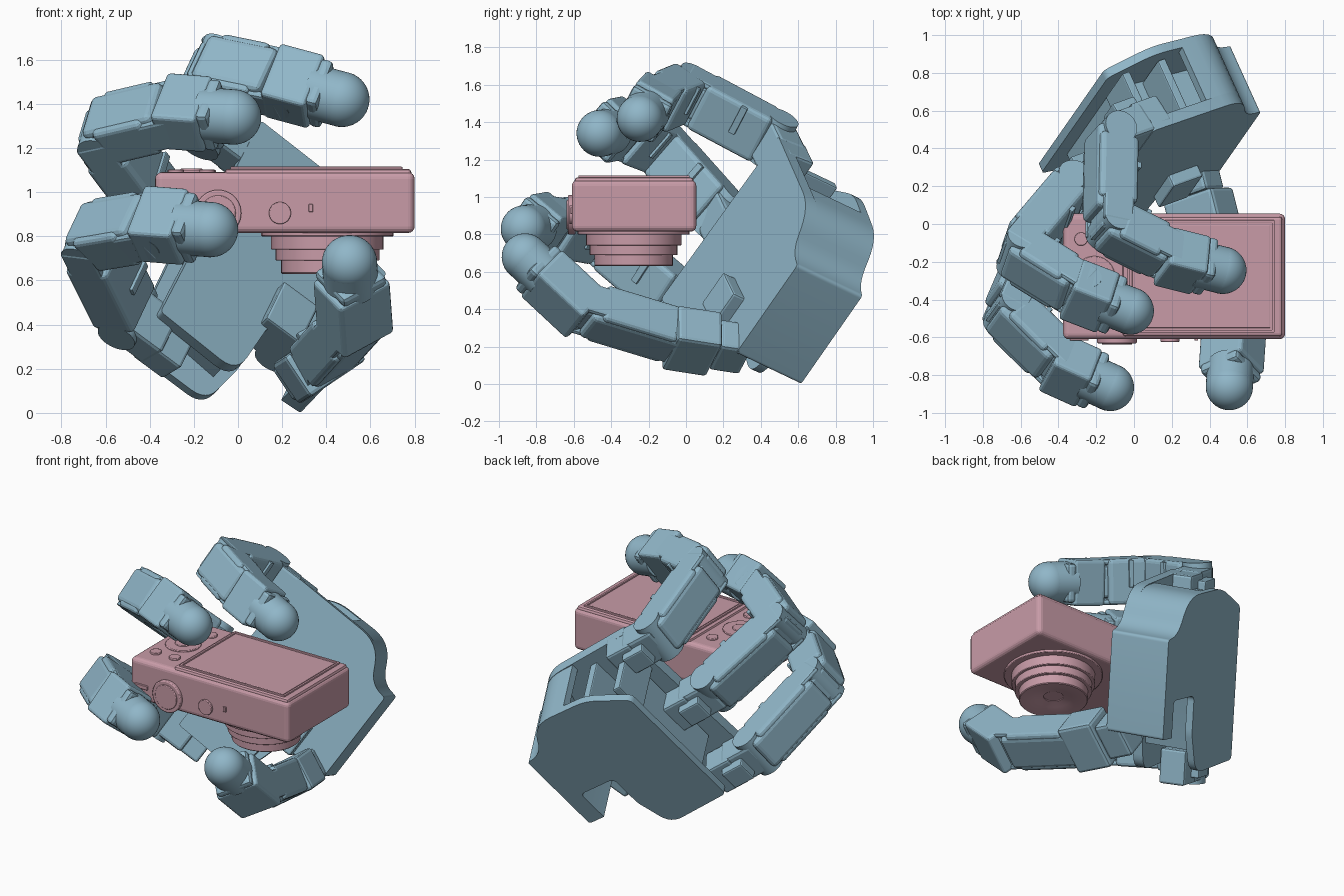
import bpy, bmesh, math
from mathutils import Vector, Matrix

if "Cube" in bpy.data.objects:
    bpy.data.objects.remove(bpy.data.objects["Cube"])

V = Vector
def material(name, col):
    m = bpy.data.materials.new(name)
    m.diffuse_color = col
    m.use_nodes = True
    m.node_tree.nodes["Principled BSDF"].inputs["Base Color"].default_value = m.diffuse_color
    return m
HAND = material("hand_blue", (0.28, 0.47, 0.58, 1))
CAM = material("camera_pink", (0.58, 0.33, 0.39, 1))

def finish(bm, name, mat, mtx=None, bevel=0, segs=2, smooth=False):
    bmesh.ops.recalc_face_normals(bm, faces=bm.faces)
    if mtx:
        bm.transform(mtx)
    me = bpy.data.meshes.new(name)
    bm.to_mesh(me)
    bm.free()
    ob = bpy.data.objects.new(name, me)
    bpy.context.collection.objects.link(ob)
    me.materials.append(mat)
    if bevel:
        b = ob.modifiers.new("bevel", 'BEVEL')
        b.width, b.segments, b.limit_method = bevel, segs, 'ANGLE'
    if smooth:
        bpy.ops.object.select_all(action='DESELECT')
        ob.select_set(True)
        bpy.context.view_layer.objects.active = ob
        bpy.ops.object.shade_smooth_by_angle(angle=math.radians(35))
    return ob

def frame(o, x, y, z):
    m = Matrix((x, y, z)).transposed().to_4x4()
    m.translation = o
    return m

def box(name, lo, hi, mat, mtx=None, bevel=0.015, segs=2):
    bm = bmesh.new()
    bmesh.ops.create_cube(bm, size=1)
    for v in bm.verts:
        v.co = V([(lo[i] + hi[i]) / 2 + v.co[i] * (hi[i] - lo[i]) for i in range(3)])
    return finish(bm, name, mat, mtx, bevel, segs)

def cyl(name, a, b, r, mat, bevel=0.0):
    a, b = V(a), V(b)
    bm = bmesh.new()
    bmesh.ops.create_cone(bm, cap_ends=True, segments=40, radius1=r, radius2=r, depth=(b - a).length)
    m = Matrix.Translation((a + b) / 2) @ (b - a).to_track_quat('Z', 'Y').to_matrix().to_4x4()
    return finish(bm, name, mat, m, bevel, 2, True)

def rounded(pts):
    # (u, v, radius) corners turned into short arcs
    out = []
    for i, (u, v, r) in enumerate(pts):
        p, q, n = V((u, v)), V(pts[i - 1][:2]), V(pts[(i + 1) % len(pts)][:2])
        if not r:
            out.append(p)
            continue
        a, b = p + (q - p).normalized() * r, p + (n - p).normalized() * r
        out += [a * (1 - t) ** 2 + p * 2 * t * (1 - t) + b * t * t for t in [k / 6 for k in range(7)]]
    return out

def prism(name, pts, x0, x1, mtx):
    # outline in (lateral, finger) plane, extruded along the palm normal
    bm = bmesh.new()
    f = bm.faces.new([bm.verts.new((x0, p.x, p.y)) for p in rounded(pts)])
    r = bmesh.ops.extrude_face_region(bm, geom=[f])
    bmesh.ops.translate(bm, vec=(x1 - x0, 0, 0), verts=[g for g in r['geom'] if isinstance(g, bmesh.types.BMVert)])
    return finish(bm, name, HAND, mtx, 0, 2, True)

# palm frames: normal, lateral, finger direction; the front leans more than the back
L = V((.37, .53, .76)).normalized()
X = V((.38, -.835, .40))
X = (X - L * X.dot(L)).normalized()
def leaning(k):
    return frame(X * k * .33, X, L, X.cross(L) + X * k)
P, PB = leaning(.17), leaning(.08)
Z = P.col[2].xyz

# palm plates and core
high = [(1.05, -.33, .02), (1.06, -.22, .09), (1.29, -.1, .13)]
prism("palm_front_plate", high + [(1.31, .52, .02), (.15, .55, .02), (.13, .1, .1), (.44, .06, .04), (.44, -.33, .02)],
      -.06, .01, P)
prism("palm_back_plate", high + [(1.29, .3, .08), (1.15, .54, .03), (.2, .54, .03), (.17, .1, .09), (.42, .03, .03),
      (.66, .03, .04), (.66, -.22, .03), (.43, -.22, 0), (.43, -.33, .02)], -.405, -.355, PB)
prism("palm_core", high + [(1.29, .12, 0), (1.24, .12, 0), (1.23, .0, .05), (1.0, -.06, 0), (1.0, .44, 0), (.35, .44, 0),
      (.3, .12, 0), (.66, .03, .03), (.66, -.22, .03), (.43, -.22, 0), (.43, -.33, .02)], -.38, 0, PB)
for i, z in enumerate((.2, .44)):
    box("palm_side_rib_%d" % i, (-.40, .98, z), (-.03, 1.22, z + .05), HAND, P, .008)

def seg_frame(a, b, lat):
    d = (b - a).normalized()
    lt = (lat - d * lat.dot(d)).normalized()
    return frame(a, d, lt, d.cross(lt)), (b - a).length

W, T = .14, .108
def link(name, a, b, lat):
    # shell box, side cheeks at the far end and a narrower joint core
    m, n = seg_frame(a, b, lat)
    box(name + "_shell", (.04, -W, -T), (n - .1, W, T), HAND, m, .025, 3)
    box(name + "_back_cover", (-.02, -W * .85, .0), (n - .05, W * .85, T + .006), HAND, m, .03, 3)
    for s in (-1, 1):
        c = sorted((s * W, s * (W - .035)))
        box(name + "_cheek", (n - .16, c[0], -T * .8), (n + .03, c[1], T * .8), HAND, m, .015)
    box(name + "_joint_core", (n - .14, -W * .7, -T * .7), (n + .06, W * .7, T * .7), HAND, m, .02)
    ax = m.col[1].xyz
    cyl(name + "_pivot", b - ax * W * .98, b + ax * W * .98, .08, HAND)
    box(name + "_inner_rib", (n * .35, -W * .25, -T - .015), (n * .42, W * .95, -T + .02), HAND, m, .005)

def tip(name, a, b, lat):
    m, n = seg_frame(a, b, lat)
    d = (b - a).normalized()
    box(name + "_housing", (-.06, -W, -T), (n - .12, W, T * 1.1), HAND, m, .02, 3)
    box(name + "_collar", (n - .13, -.12, -.115), (n - .07, .12, .12), HAND, m, .02)
    cyl(name + "_sleeve", a + d * (n - .15), b, .125, HAND)
    bm = bmesh.new()
    bmesh.ops.create_uvsphere(bm, u_segments=36, v_segments=20, radius=.1255)
    q = Matrix.Translation(b) @ d.to_track_quat('Z', 'Y').to_matrix().to_4x4()
    finish(bm, name + "_ball", HAND, q, 0, 2, True)

# fingers and thumb: joint positions from base to ball centre
chains = {
    "outer_finger": [(-.12, .46, 1.31), (-.13, -.01, 1.56), (.21, -.18, 1.49), (.47, -.245, 1.42)],
    "middle_finger": [(-.34, .18, .91), (-.62, -.15, 1.28), (-.28, -.36, 1.36), (-.02, -.46, 1.34)],
    "index_finger": [(-.5, -.05, .45), (-.675, -.46, .80), (-.38, -.75, .85), (-.125, -.865, .83)],
    "thumb": [(.38, -.04, .25), (.525, -.57, .41), (.505, -.86, .68)],
}
for name, pts in chains.items():
    J = [V(p) for p in pts]
    lat = (J[1] - J[0]).cross(J[2] - J[1]).normalized()
    for i in range(len(J) - 2):
        link("%s_link_%d" % (name, i), J[i], J[i + 1], lat)
    tip(name + "_tip", J[-2], J[-1], lat)
    ax = lat * W
    cyl(name + "_base_pivot", J[0] - ax, J[0] + ax, .09, HAND)
    if name != "thumb":
        m, n = seg_frame(J[0] - Z * .2, J[0], L)
        box(name + "_knuckle", (.0, -.115, -.09), (n + .02, .115, .09), HAND, m, .02)
        box(name + "_motor", (-.12, -.11, -.07), (.06, .11, .10), HAND, m, .015)
        box(name + "_clip", (-.02, -.07, .08), (.13, .07, .15), HAND, m, .01)

# thumb mount reaching into the palm notch
m, n = seg_frame(V((.38, -.04, .25)), V((.30, .28, .20)), V((.77, .37, .52)))
box("thumb_knuckle", (-.05, -.16, -.1), (.2, .16, .12), HAND, m, .02)
box("thumb_motor", (.2, -.12, -.08), (n + .04, .12, .1), HAND, m, .02)
box("thumb_bracket", (-.2, .42, -.1), (.08, .64, .1), HAND, P, .012)
cyl("thumb_swivel", P @ V((-.17, .42, -.06)), P @ V((-.17, .7, -.06)), .09, HAND)

# camera body, screen and top rim
box("camera_body", (-.375, -.61, .815), (.80, .055, 1.09), CAM, None, .03, 4)
box("camera_back_panel", (-.06, -.595, 1.07), (.785, .04, 1.105), CAM, None, .015)
for i, (lo, hi) in enumerate([((-.035, -.575), (.745, -.56)), ((-.035, .005), (.745, .02)),
                              ((-.035, -.575), (-.02, .02)), ((.73, -.575), (.745, .02))]):
    box("screen_frame_%d" % i, lo + (1.09,), hi + (1.115,), CAM, None, .004)
box("screen_glass", (-.01, -.55, 1.09), (.72, -.005, 1.108), CAM, None, .003)

# lens barrel, stepped
for i, (r, z0, z1) in enumerate([(.30, .80, .83), (.255, .74, .81), (.235, .69, .76)]):
    cyl("lens_step_%d" % i, (.405, -.28, z0), (.405, -.28, z1), r, CAM, bevel=.004)
bm = bmesh.new()
prof = [(.06, .70), (.06, .655), (.11, .645), (.15, .635), (.205, .63), (.21, .635), (.21, .70)]
vs = [bm.verts.new((r, 0, z)) for r, z in prof]
edges = [bm.edges.new(e) for e in zip(vs, vs[1:])]
bmesh.ops.spin(bm, geom=vs + edges, axis=(0, 0, 1), cent=(0, 0, 0), angle=math.tau, steps=48)
bmesh.ops.remove_doubles(bm, verts=bm.verts, dist=1e-4)
finish(bm, "lens_front_barrel", CAM, Matrix.Translation((.405, -.28, 0)), 0, 2, True)
box("lens_shutter", (.345, -.34, .66), (.465, -.22, .69), CAM, None, .004)

# controls on the narrow side
cyl("side_dial", (-.09, -.59, .905), (-.09, -.632, .905), .105, CAM, bevel=.006)
cyl("side_dial_cap", (-.09, -.6, .905), (-.09, -.638, .905), .08, CAM, bevel=.004)
cyl("side_button", (.19, -.6, .905), (.19, -.624, .905), .05, CAM, bevel=.004)
box("side_switch", (.32, -.618, .91), (.34, -.6, .945), CAM, None, .002, 1)
box("side_lever", (-.34, -.618, .9), (-.24, -.6, .93), CAM, None, .004, 1)

# controls beside the screen
cyl("rear_dial", (-.21, -.28, 1.08), (-.21, -.28, 1.10), .11, CAM, bevel=.004)
cyl("rear_dial_centre", (-.21, -.28, 1.08), (-.21, -.28, 1.106), .05, CAM, bevel=.003)
for i, (x, y) in enumerate([(-.28, -.08), (-.14, -.08), (-.28, -.47), (-.14, -.47)]):
    cyl("rear_button_%d" % i, (x, y, 1.08), (x, y, 1.103), .035, CAM, bevel=.004)
